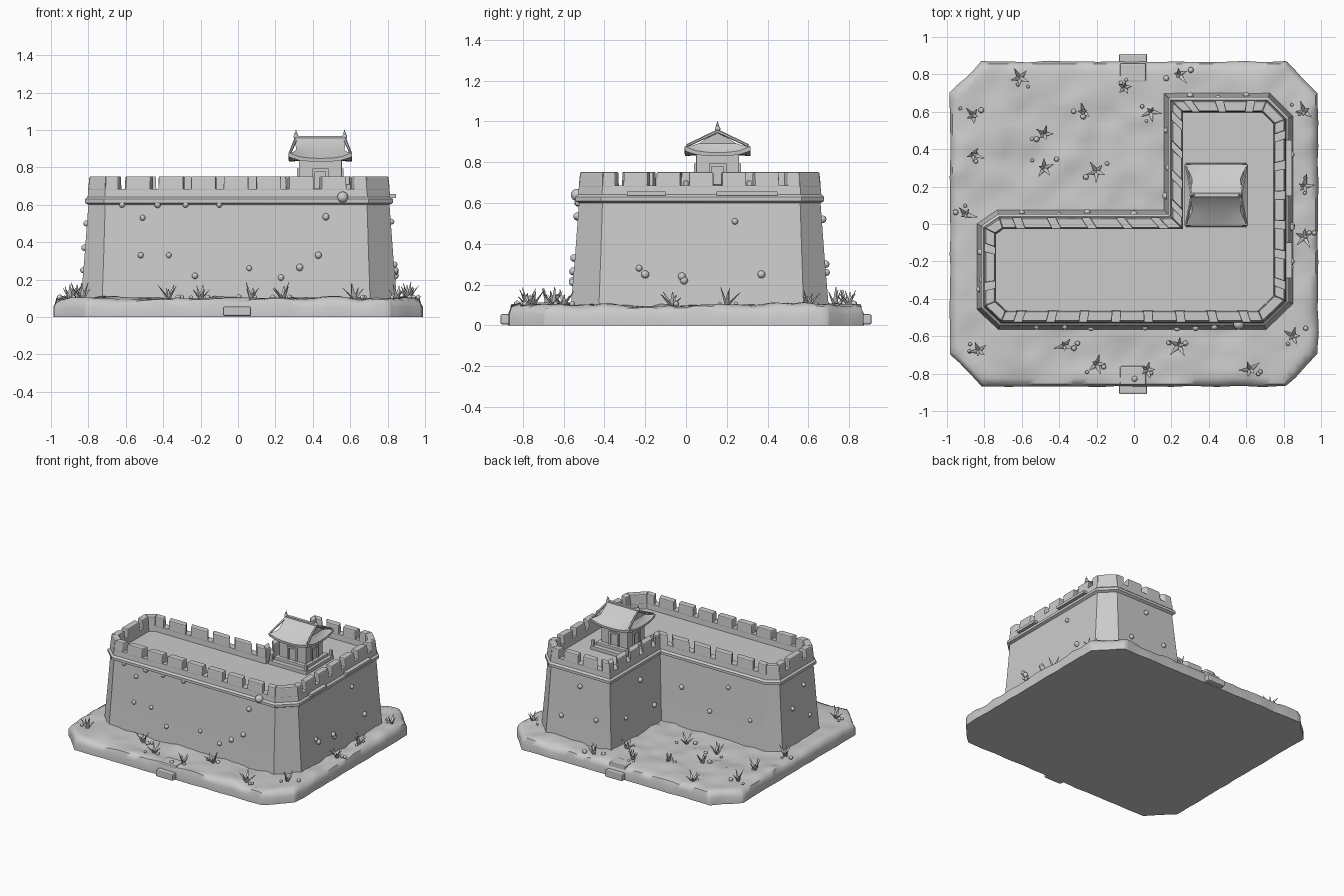
import bpy, bmesh, math, random
from mathutils import Vector, Matrix, noise

random.seed(4)
if "Cube" in bpy.data.objects:
    bpy.data.objects.remove(bpy.data.objects["Cube"])

stone = bpy.data.materials.new("pale grey stone")
stone.use_nodes = True
GREY = (0.6, 0.6, 0.6, 1)
stone.diffuse_color = GREY
stone.node_tree.nodes["Principled BSDF"].inputs["Base Color"].default_value = GREY


def finish(bm, name, bevel=0, smooth=None):
    bmesh.ops.recalc_face_normals(bm, faces=bm.faces[:])
    mesh = bpy.data.meshes.new(name)
    bm.to_mesh(mesh)
    bm.free()
    ob = bpy.data.objects.new(name, mesh)
    bpy.context.collection.objects.link(ob)
    mesh.materials.append(stone)
    if bevel:
        mod = ob.modifiers.new("soft_edges", "BEVEL")
        mod.width, mod.segments = bevel, 2
    if smooth:
        bpy.ops.object.select_all(action="DESELECT")
        ob.select_set(True)
        bpy.context.view_layer.objects.active = ob
        bpy.ops.object.shade_smooth_by_angle(angle=math.radians(smooth))
    return ob


def add_box(bm, lo, hi):
    lo, hi = Vector(lo), Vector(hi)
    size = hi - lo
    bmesh.ops.create_cube(bm, size=1, matrix=Matrix.Translation((lo + hi) / 2)
                          @ Matrix.Diagonal((*size, 1)))


def loft(bm, rings, cap_start=True, cap_end=True):
    loops = [[bm.verts.new(p) for p in ring] for ring in rings]
    n = len(loops[0])
    for a, b in zip(loops, loops[1:]):
        for i in range(n):
            j = (i + 1) % n
            bm.faces.new((a[i], a[j], b[j], b[i]))
    if cap_start:
        bm.faces.new(loops[0][::-1])
    if cap_end:
        bm.faces.new(loops[-1])


# Rocky ground slab with clipped corners
HX, HY, CLIP = 0.98, 0.865, 0.17
bm = bmesh.new()
bmesh.ops.create_grid(bm, x_segments=48, y_segments=42, size=1,
                      matrix=Matrix.Diagonal((HX, HY, 1, 1)))
for sx in (-1, 1):
    for sy in (-1, 1):
        bmesh.ops.bisect_plane(bm, geom=bm.verts[:] + bm.edges[:] + bm.faces[:],
                               plane_co=(sx * HX, sy * (HY - CLIP), 0),
                               plane_no=(sx, sy, 0), clear_outer=True)
rim = [e for e in bm.edges if e.is_boundary]
rim_verts = {v for e in rim for v in e.verts}
for v in bm.verts:
    p = Vector((v.co.x, v.co.y, 0))
    v.co.z = 0.1 + 0.018 * noise.noise(p * 5) + 0.012 * noise.noise(p * 13)
    if v in rim_verts:
        v.co.z -= 0.012
        v.co *= Vector((0.99, 0.99, 1)).x
for drop in (0.055, 0.0):
    out = bmesh.ops.extrude_edge_only(bm, edges=rim)["geom"]
    rim = [g for g in out if isinstance(g, bmesh.types.BMEdge) and g.is_boundary]
    for v in {v for e in rim for v in e.verts}:
        grow = 1.014 + 0.008 * noise.noise(Vector((v.co.x, v.co.y, 0)) * 8)
        if drop:
            v.co.x *= grow
            v.co.y *= grow
        v.co.z = drop
bmesh.ops.contextual_create(bm, geom=rim)
finish(bm, "rocky_ground", smooth=50)

# Gateway slabs at the middle of the front and back edges
bm = bmesh.new()
for s in (-1, 1):
    ys = sorted((s * 0.91, s * 0.78))
    add_box(bm, (-0.08, ys[0], 0.005), (0.07, ys[1], 0.055))
    ys = sorted((s * 0.86, s * 0.76))
    add_box(bm, (-0.075, ys[0], 0.05), (0.065, ys[1], 0.105))
finish(bm, "edge_slabs", bevel=0.008)

# L-shaped fortress outline, anticlockwise, with clipped corners
OUTLINE = [Vector(p) for p in (
    (-0.71, -0.525), (0.69, -0.525), (0.81, -0.41), (0.81, 0.56), (0.71, 0.66),
    (0.20, 0.66), (0.20, 0.035), (-0.72, 0.035), (-0.80, -0.02), (-0.80, -0.44))]


def inset(d):
    """Mitred inward offset of the outline."""
    pts, n = [], len(OUTLINE)
    for i, p in enumerate(OUTLINE):
        a = (p - OUTLINE[i - 1]).normalized()
        b = (OUTLINE[(i + 1) % n] - p).normalized()
        na, nb = Vector((-a.y, a.x)), Vector((-b.y, b.x))
        pts.append(p + (na + nb) * d / (1 + na.dot(nb)))
    return pts


def ring(d, z):
    return [(p.x, p.y, z) for p in inset(d)]


# Battered walls, ledge, parapet and sunken deck
PROFILE = [(-0.042, 0.07), (-0.02, 0.33), (0, 0.6), (-0.018, 0.61), (-0.018, 0.63),
           (-0.004, 0.642), (0, 0.685), (0.06, 0.685), (0.063, 0.64)]
bm = bmesh.new()
loft(bm, [ring(d, z) for d, z in PROFILE])
finish(bm, "fortress_walls", smooth=25)

# Merlons: each straight wall is split by evenly spaced narrow gaps
GAP = 0.042
bm = bmesh.new()
low_out, low_in = inset(-0.002), inset(0.062)
top_out, top_in = inset(0.006), inset(0.057)
for i in range(len(OUTLINE)):
    j = (i + 1) % len(OUTLINE)
    length = (OUTLINE[j] - OUTLINE[i]).length
    count = round(length / 0.172) if length > 0.2 else 0
    half = GAP / length / 2
    cuts = [0]
    for k in range(count):
        t = (k + 0.5) / count
        cuts += [t - half, t + half]
    cuts.append(1)
    for a, b in zip(cuts[::2], cuts[1::2]):
        def quad(outer, inner, z):
            pts = (outer[i].lerp(outer[j], a), outer[i].lerp(outer[j], b),
                   inner[i].lerp(inner[j], b), inner[i].lerp(inner[j], a))
            return [(p.x, p.y, z) for p in pts]
        loft(bm, [quad(low_out, low_in, 0.675), quad(top_out, top_in, 0.752)])
finish(bm, "merlons", bevel=0.007)

# Thin planks along the left wall
bm = bmesh.new()
for y0, y1 in ((-0.29, -0.1), (0.15, 0.45)):
    add_box(bm, (0.8, y0, 0.637), (0.845, y1, 0.657))
finish(bm, "wall_planks")

# Pavilion
PX, PY = 0.44, 0.155


def centred(bm, hx, hy, z0, z1):
    add_box(bm, (PX - hx, PY - hy, z0), (PX + hx, PY + hy, z1))


bm = bmesh.new()
centred(bm, 0.165, 0.17, 0.635, 0.668)
centred(bm, 0.14, 0.135, 0.66, 0.69)
for sx in (-1, 1):
    for sy in (-1, 1):
        x, y = PX + sx * 0.15, PY + sy * 0.155
        add_box(bm, (x - 0.012, y - 0.012, 0.66), (x + 0.012, y + 0.012, 0.71))
finish(bm, "pavilion_platform", bevel=0.004)

bm = bmesh.new()
centred(bm, 0.115, 0.105, 0.68, 0.86)
finish(bm, "pavilion_body", bevel=0.004)

# Door frames on the four sides
bm = bmesh.new()
for k in range(4):
    turn = Matrix.Translation((PX, PY, 0)) @ Matrix.Rotation(k * math.pi / 2, 4, "Z")
    face = 0.105 if k % 2 == 0 else 0.115
    for x, z, w, h in ((-0.036, 0.735, 0.014, 0.09), (0.036, 0.735, 0.014, 0.09),
                       (0, 0.786, 0.086, 0.014)):
        bmesh.ops.create_cube(bm, size=1, matrix=turn @ Matrix.Translation((x, -face, z))
                              @ Matrix.Diagonal((w, 0.02, h, 1)))
finish(bm, "door_frames")


def eave(hx, hy, z, lift):
    """Rectangle with raised corners and extra points along each side."""
    corners = [(-1, -1), (1, -1), (1, 1), (-1, 1)]
    pts = []
    for i, a in enumerate(corners):
        b = corners[(i + 1) % 4]
        for k in range(6):
            t = k / 6
            u = a[0] + (b[0] - a[0]) * t
            v = a[1] + (b[1] - a[1]) * t
            pts.append((PX + u * hx, PY + v * hy, z + lift * abs(2 * t - 1) ** 3))
    return pts


bm = bmesh.new()
loft(bm, [eave(0.1, 0.09, 0.835, 0), eave(0.168, 0.16, 0.83, 0.025),
          eave(0.17, 0.162, 0.848, 0.03), eave(0.145, 0.125, 0.868, 0.014),
          eave(0.13, 0.09, 0.893, 0), eave(0.132, 0.045, 0.922, 0),
          eave(0.134, 0.01, 0.958, 0)])
finish(bm, "pavilion_roof", smooth=35)

# Ridge, gable ribs and finials
bm = bmesh.new()
centred(bm, 0.136, 0.011, 0.945, 0.968)
for sx in (-1, 1):
    x = PX + sx * 0.13
    for r, z in ((0.014, 0.965), (0.008, 0.983)):
        bmesh.ops.create_uvsphere(bm, u_segments=10, v_segments=6, radius=r,
                                  matrix=Matrix.Translation((x, PY, z)))
    bmesh.ops.create_cone(bm, segments=8, radius1=0.007, radius2=0.001, depth=0.03,
                          matrix=Matrix.Translation((x, PY, 0.987)))
    for sy in (-1, 1):
        a, b = Vector((x, PY, 0.952)), Vector((PX + sx * 0.16, PY + sy * 0.15, 0.882))
        rot = (b - a).to_track_quat("Z", "Y").to_matrix().to_4x4()
        bmesh.ops.create_cone(bm, segments=6, radius1=0.009, radius2=0.007, cap_ends=True,
                              depth=(b - a).length,
                              matrix=Matrix.Translation((a + b) / 2) @ rot)
finish(bm, "roof_ridge_and_finials", smooth=40)


# Stone studs on the walls: (position along the wall, height)
def studs(bm, spots, place):
    for s, z in spots:
        batter = (0.6 - z) * 0.07
        r = random.uniform(0.015, 0.02)
        bmesh.ops.create_uvsphere(bm, u_segments=10, v_segments=6, radius=r,
                                  matrix=Matrix.Translation(place(s, z, batter)))


bm = bmesh.new()
studs(bm, [(-.52, .33), (-.37, .33), (-.23, .22), (-.51, .53), (.06, .26), (.23, .21),
           (.33, .265), (.43, .33), (.47, .535), (-.62, .6), (-.43, .6), (-.28, .6), (-.1, .6)],
      lambda s, z, b: (s, -0.53 - b, z))
studs(bm, [(.24, .51), (-.23, .28), (-.2, .25), (-.02, .24), (-.01, .22), (.37, .25)],
      lambda s, z, b: (0.815 + b, s, z))
studs(bm, [(-.6, .3), (-.4, .5), (-.25, .28), (0, .4)], lambda s, z, b: (s, 0.04 + b, z))
studs(bm, [(.15, .25), (.3, .5), (.5, .28)], lambda s, z, b: (0.195 - b, s, z))
studs(bm, [(.3, .3), (.45, .52), (.6, .26)], lambda s, z, b: (s, 0.665 + b, z))
studs(bm, [(-.3, .5), (-.15, .37), (-.35, .25)], lambda s, z, b: (-0.805 - b, s, z))
bmesh.ops.create_uvsphere(bm, u_segments=14, v_segments=8, radius=0.03,
                          matrix=Matrix.Translation((0.56, -0.535, 0.64)))
finish(bm, "wall_studs", smooth=60)

# Leafy tufts and pebbles on the ground
TUFTS = [(-.61, .78), (-.05, .73), (.24, .8), (.09, .6), (-.27, .6), (-.48, .48),
         (-.2, .28), (-.48, .3), (-.86, .58), (-.86, .37), (-.9, .05), (-.83, -.68),
         (-.37, -.65), (-.2, -.75), (.07, -.78), (.24, -.65), (.62, -.78), (.85, -.6),
         (.91, .2), (.91, -.07), (.91, .6)]
bm = bmesh.new()
for x, y in TUFTS:
    spin = random.uniform(0, math.tau)
    for k in range(5):
        h = random.uniform(0.06, 0.1)
        m = (Matrix.Translation((x, y, 0.095))
             @ Matrix.Rotation(spin + k * math.tau / 5, 4, "Z")
             @ Matrix.Rotation(random.uniform(0.25, 0.85), 4, "Y")
             @ Matrix.Diagonal((0.5, 1, 1, 1)) @ Matrix.Translation((0, 0, h / 2)))
        bmesh.ops.create_cone(bm, segments=6, radius1=0.014, radius2=0.002,
                              depth=h, cap_ends=True, matrix=m)
    for k in range(2):
        px, py = x + random.uniform(-0.07, 0.07), y + random.uniform(-0.05, 0.05)
        bmesh.ops.create_icosphere(bm, subdivisions=1, radius=random.uniform(0.01, 0.018),
                                   matrix=Matrix.Translation((px, py, 0.105)))
finish(bm, "tufts_and_pebbles", smooth=50)
